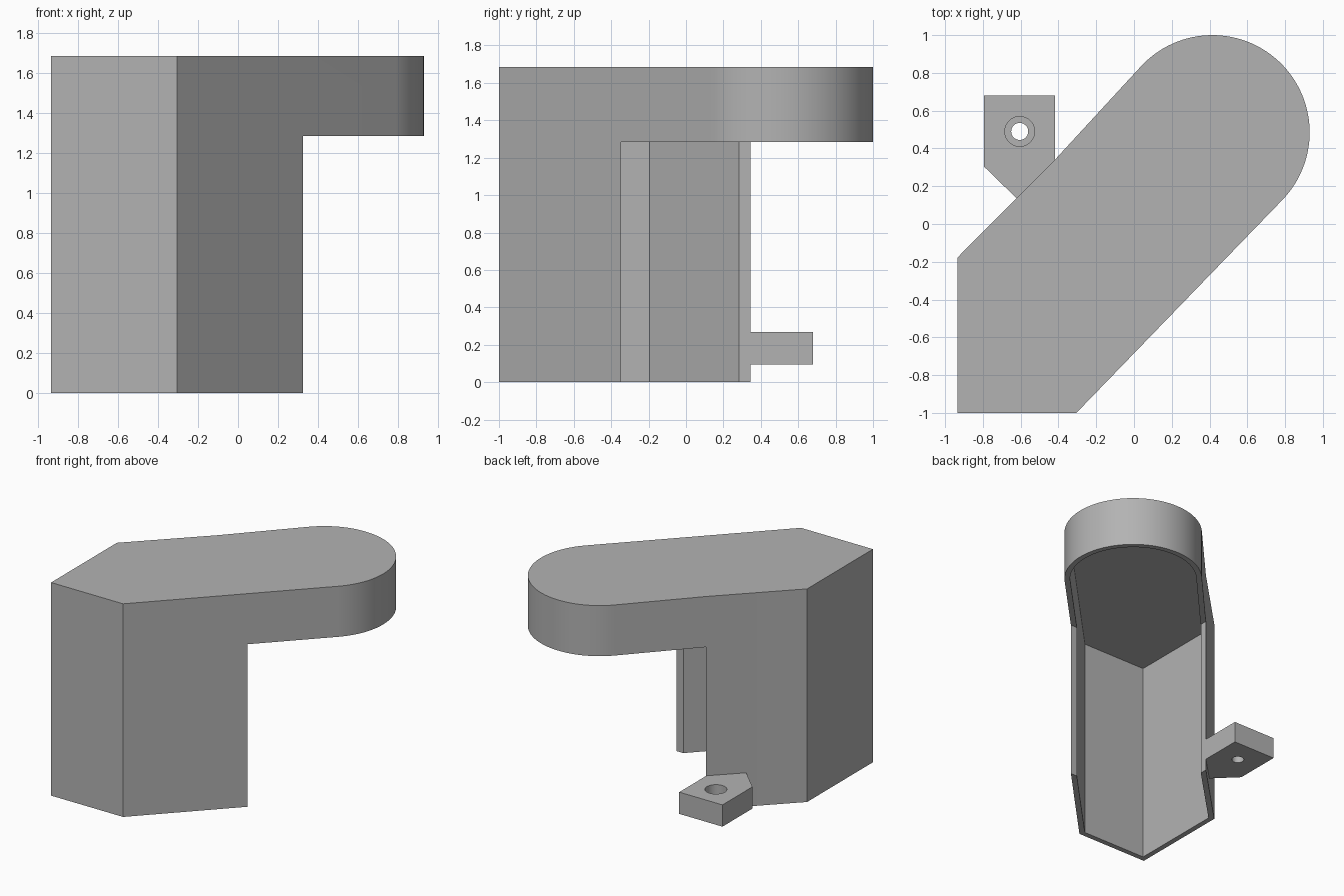
import bpy, bmesh
from math import cos, sin, radians, pi
from mathutils import Vector

cube = bpy.data.objects.get("Cube")
if cube:
    bpy.data.objects.remove(cube, do_unlink=True)

WALL, TOP, CEILING, SKIRT = 0.042, 1.685, 1.63, 1.285

grey = bpy.data.materials.new("plain grey")
grey.use_nodes = True
colour = (0.45, 0.45, 0.45, 1)
grey.diffuse_color = colour
grey.node_tree.nodes["Principled BSDF"].inputs["Base Color"].default_value = colour


def prism(name, outline, z0, z1):
    """Extrude a counter-clockwise outline between two heights."""
    bm = bmesh.new()
    face = bm.faces.new([bm.verts.new((x, y, z0)) for x, y in outline])
    up = bmesh.ops.extrude_face_region(bm, geom=[face])["geom"]
    bmesh.ops.translate(bm, vec=(0, 0, z1 - z0),
                        verts=[g for g in up if isinstance(g, bmesh.types.BMVert)])
    bmesh.ops.recalc_face_normals(bm, faces=bm.faces)
    mesh = bpy.data.meshes.new(name)
    bm.to_mesh(mesh)
    bm.free()
    mesh.materials.append(grey)
    obj = bpy.data.objects.new(name, mesh)
    bpy.context.collection.objects.link(obj)
    return obj


def inset(outline, d):
    """Move every edge of a counter-clockwise outline inward by d."""
    pts = [Vector(p) for p in outline]
    result = []
    for i, p in enumerate(pts):
        a = (p - pts[i - 1]).normalized()
        b = (pts[(i + 1) % len(pts)] - p).normalized()
        na, nb = Vector((-a.y, a.x)), Vector((-b.y, b.x))
        result.append(p + (na + nb) * d / (1 + na.dot(nb)))
    return result


def circle(cx, cy, r, start=0, sweep=2 * pi, n=48, closed=True):
    steps = n if closed else n + 1
    return [(cx + r * cos(start + sweep * i / n), cy + r * sin(start + sweep * i / n))
            for i in range(steps)]


def cut(obj, cutter):
    """Subtract the cutter and discard it."""
    cutter.hide_render = True
    mod = obj.modifiers.new("cut", 'BOOLEAN')
    mod.operation, mod.solver, mod.object = 'DIFFERENCE', 'EXACT', cutter
    select(obj)
    bpy.ops.object.modifier_apply(modifier=mod.name)
    bpy.data.objects.remove(cutter, do_unlink=True)


def select(obj):
    bpy.ops.object.select_all(action='DESELECT')
    obj.select_set(True)
    bpy.context.view_layer.objects.active = obj


# Hollow cover: two straight sides and a rounded overhanging end
rounded_end = circle(0.415, 0.485, 0.515, radians(-43.9), radians(180.8), 56, False)
outline = [(-0.935, -1), (-0.305, -1), *rounded_end, (-0.417, 0.342), (-0.935, -0.178)]
cover = prism("cover_shell", outline, 0, TOP)
cut(cover, prism("cavity_cutter", inset(outline, WALL), -0.2, CEILING))

# Open the space under the overhang
cut(cover, prism("opening_cutter",
                 [(-0.415, -0.348), (2, -0.348), (2, 2), (-0.415, 2)], -0.2, SKIRT))

# Mounting tab with a counterbored screw hole
tab = prism("mounting_tab", [(-0.795, 0.68), (-0.795, 0.305), (-0.605, 0.12),
                             (-0.417, 0.31), (-0.417, 0.68)], 0.095, 0.267)
cut(tab, prism("hole_cutter", circle(-0.605, 0.49, 0.045), 0, 0.4))
cut(tab, prism("counterbore_cutter", circle(-0.605, 0.49, 0.079), 0.18, 0.4))

for part in (cover, tab):
    select(part)
    bpy.ops.object.shade_smooth_by_angle(angle=radians(20))
